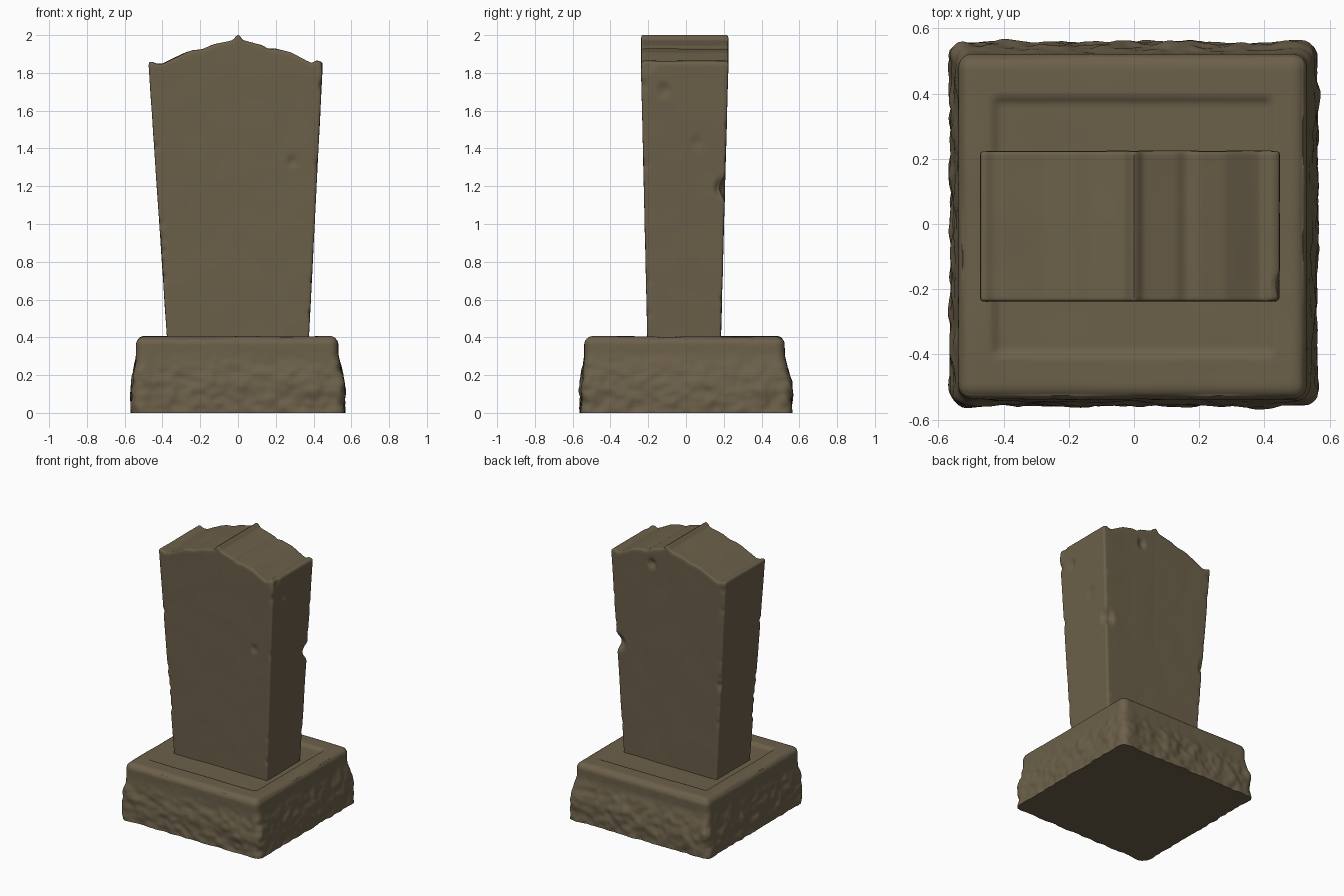
import bpy, bmesh, math, random
from mathutils import Vector, noise

if "Cube" in bpy.data.objects:
    bpy.data.objects.remove(bpy.data.objects["Cube"])

random.seed(4)

stone = bpy.data.materials.new("weathered brown stone")
stone.diffuse_color = (0.15, 0.117, 0.068, 1)
stone.use_nodes = True
stone.node_tree.nodes["Principled BSDF"].inputs["Base Color"].default_value = stone.diffuse_color


def smooth(a, b, x):
    t = max(0.0, min(1.0, (x - a) / (b - a)))
    return t * t * (3 - 2 * t)


def lerp(a, b, t):
    return a + (b - a) * t


def curve(points, x):
    """Height of a polyline profile at x."""
    for (x0, z0), (x1, z1) in zip(points, points[1:]):
        if x <= x1:
            return lerp(z0, z1, max(0.0, (x - x0) / (x1 - x0)))
    return points[-1][1]


def rounded(p, half, r, round_bottom=False):
    """Round the edges of a box point; half = half sizes."""
    q = Vector((max(r - half[0], min(half[0] - r, p.x)),
                max(r - half[1], min(half[1] - r, p.y)),
                min(half[2] - r, p.z)))
    d = p - q
    if d.length < 1e-7:
        return p
    return q + d * (max(abs(c) for c in d) / d.length)


def dense_block(name, cuts, shape):
    """Finely divided cube, each point (-1..1) moved by shape()."""
    bm = bmesh.new()
    bmesh.ops.create_cube(bm, size=2)
    bmesh.ops.subdivide_edges(bm, edges=bm.edges[:], cuts=cuts, use_grid_fill=True)
    for v in bm.verts:
        v.co = shape(v.co.copy())
    bmesh.ops.recalc_face_normals(bm, faces=bm.faces[:])
    me = bpy.data.meshes.new(name)
    bm.to_mesh(me)
    bm.free()
    me.materials.append(stone)
    ob = bpy.data.objects.new(name, me)
    bpy.context.collection.objects.link(ob)
    bpy.ops.object.select_all(action='DESELECT')
    ob.select_set(True)
    bpy.context.view_layer.objects.active = ob
    bpy.ops.object.shade_smooth_by_angle(angle=math.radians(50))
    return ob


# Plinth: square block, rough flared sides, shallow sunken tray on top
def plinth_shape(c):
    half = (0.535, 0.53, 0.2025)
    side = max(abs(c.x), abs(c.y)) > 0.999
    p = rounded(Vector((c.x * half[0], c.y * half[1], c.z * half[2])), half, 0.045)
    p.z += half[2]
    if c.z > 0.999:
        inside = (1 - smooth(0.41, 0.435, abs(p.x))) * (1 - smooth(0.378, 0.403, abs(p.y)))
        p.z -= 0.016 * inside
        p.z += 0.004 * noise.noise(p * 4)
    low = 1 - smooth(0.13, 0.32, p.z)
    grow = 1 + 0.05 * low
    out = Vector((p.x, p.y, 0))
    p.x *= grow
    p.y *= grow
    if side:
        rough = 0.011 * noise.noise(p * 9) + 0.009 * noise.noise(p * 21)
        n = Vector((out.x ** 7, out.y ** 7, 0)).normalized()
        p += n * rough * (0.12 + 0.88 * (1 - smooth(0.18, 0.34, p.z)))
    p.x -= 0.004 * (1 - low)
    p.y -= 0.008 * (1 - low)
    return p


dense_block("plinth", 81, plinth_shape)

# Headstone: tapering slab under a scalloped top with a small central point
top = [(-0.475, 1.855), (-0.46, 1.86), (-0.43, 1.848), (-0.40, 1.848), (-0.36, 1.868),
       (-0.28, 1.907), (-0.24, 1.92), (-0.19, 1.925), (-0.165, 1.935), (-0.13, 1.95),
       (-0.05, 1.967), (-0.025, 1.975), (-0.01, 1.995), (0, 2.0), (0.01, 1.995),
       (0.025, 1.975), (0.05, 1.967), (0.13, 1.945), (0.16, 1.927), (0.2, 1.928),
       (0.28, 1.908), (0.36, 1.865), (0.39, 1.852), (0.42, 1.865), (0.45, 1.857)]

# Chips: position, radius, depth
chips = [((0.405, 0.21, 1.19), 0.075, 0.035), ((0.29, -0.228, 1.33), 0.04, 0.012),
         ((0.12, 0.225, 1.84), 0.045, 0.02), ((0.44, -0.12, 1.71), 0.05, 0.014),
         ((0.42, 0.06, 1.43), 0.05, 0.007), ((0.445, -0.20, 1.85), 0.06, 0.015)]
for i in range(26):
    z = random.uniform(0.5, 1.8)
    t = (z - 0.38) / 1.5
    sx, sy = random.choice((-1, 1)), random.choice((-1, 1))
    chips.append(((sx * lerp(0.372, 0.46, t), sy * lerp(0.195, 0.232, t), z),
                  random.uniform(0.025, 0.045), random.uniform(0.005, 0.012)))
chips = [(Vector(p), r, d) for p, r, d in chips]


def headstone_shape(c):
    half = (0.46, 0.23, 0.8)
    p = rounded(Vector((c.x * half[0], c.y * half[1], c.z * half[2])), half, 0.014)
    u, v, t = p.x / 0.46, p.y / 0.23, (p.z / 0.8 + 1) / 2
    # put the middle grid line on the point of the top
    x_top = 0.475 * u if u < 0 else 0.45 * u
    x_low = 0.375 * u
    p = Vector((lerp(x_low, x_top, t),
                lerp(-0.01, -0.007, t) + v * lerp(0.195, 0.233, t),
                lerp(0.37, curve(top, x_top), t)))
    inward = Vector((-p.x * 0.6, -p.y * 1.6, 0)).normalized() if (p.x or p.y) else Vector()
    wear = 0.002 + 0.003 * noise.noise(p * 6)
    if c.z < 0.999:
        p += inward * wear * 0.6
    else:
        p.z += 0.003 * noise.noise(p * 5) * min(1, abs(p.x) * 8)
    for pos, r, d in chips:
        k = (p - pos).length / r
        if k < 1:
            p += inward * d * (1 - k * k) ** 2
    return p


dense_block("headstone", 91, headstone_shape)
